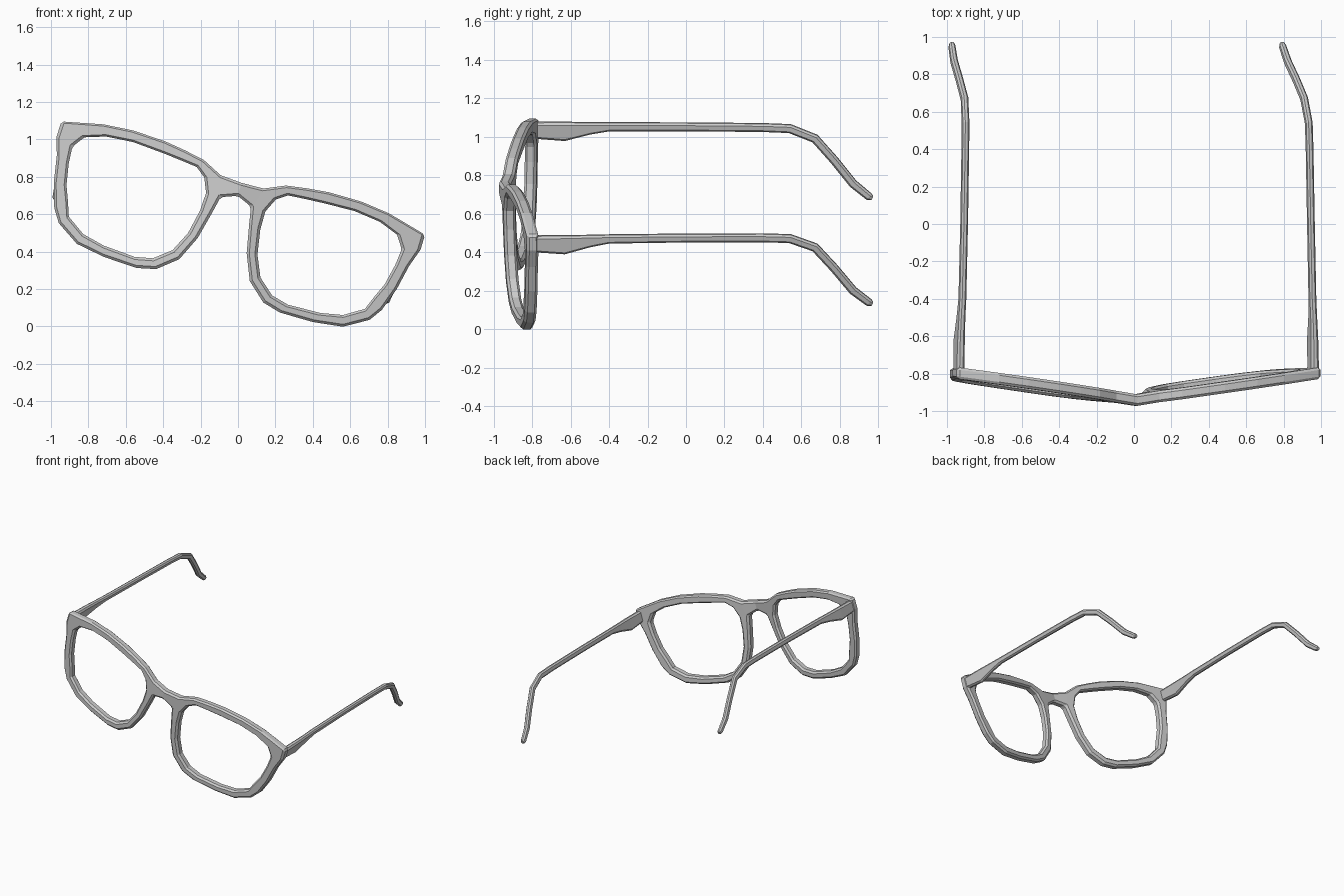
import bpy, bmesh, math
from mathutils import Vector

if "Cube" in bpy.data.objects:
    bpy.data.objects.remove(bpy.data.objects["Cube"])

TILT = math.radians(17.3)      # the glasses lean to one side
ORIGIN = (0.027, 0, 0.79)


def finish(name, bm, bevel):
    """Mirror a half part, tilt it and chamfer its edges."""
    bmesh.ops.recalc_face_normals(bm, faces=bm.faces)
    me = bpy.data.meshes.new(name)
    bm.to_mesh(me)
    bm.free()
    ob = bpy.data.objects.new(name, me)
    bpy.context.collection.objects.link(ob)
    ob.location = ORIGIN
    ob.rotation_euler = (0, TILT, 0)
    mir = ob.modifiers.new("mirror", 'MIRROR')
    mir.use_clip = True
    mir.merge_threshold = 0.001
    if bevel:
        bev = ob.modifiers.new("chamfer", 'BEVEL')
        bev.width = bevel
        bev.segments = 1
        bev.limit_method = 'ANGLE'
        bev.angle_limit = math.radians(40)
    return ob


def front_y(x, z):
    """Wrapped front surface of the frame."""
    return -0.973 + 0.143 * abs(x) ** 0.95 - 0.01 * z


# Rim stations around one lens: outer x, z, inner x, z
rim = [
    (.12, -.018, .20, -.055), (.23, .033, .256, -.014), (.34, .052, .35, -.005),
    (.46, .067, .45, .003), (.64, .071, .62, .012), (.80, .055, .767, -.003),
    (1.018, .003, .875, -.041), (1.019, -.08, .922, -.108), (.987, -.18, .914, -.20),
    (.960, -.32, .891, -.314), (.917, -.45, .859, -.391), (.870, -.520, .829, -.471),
    (.745, -.597, .728, -.537), (.584, -.621, .607, -.563), (.40, -.625, .43, -.572),
    (.30, -.600, .334, -.55), (.197, -.512, .246, -.477), (.137, -.375, .194, -.364),
    (.103, -.22, .169, -.232), (.085, -.13, .166, -.132)]
THICK = 0.062

bm = bmesh.new()


def pair(x, z):
    y = front_y(x, z)
    return [bm.verts.new((x, y, z)), bm.verts.new((x, y + THICK, z))]


# Each station is a section: front outer, front inner, back inner, back outer
sections = []
for ox, oz, ix, iz in rim:
    fo, bo = pair(ox, oz)
    fi, bi = pair(ix, iz)
    sections.append((fo, fi, bi, bo))
n = len(sections)
for i in range(n):
    a, b = sections[i], sections[(i + 1) % n]
    for k in range(4):
        if i == n - 1 and k == 3:
            continue           # left open for the bridge
        bm.faces.new((a[k], b[k], b[(k + 1) % 4], a[(k + 1) % 4]))

# Bridge running from the rim opening to the centre line
top, low = sections[0], sections[-1]
tf, tb = pair(0, -.024)
lf, lb = pair(0, -.096)
for quad in ((top[0], low[0], lf, tf), (top[3], low[3], lb, tb),
             (top[0], top[3], tb, tf), (low[0], low[3], lb, lf)):
    bm.faces.new(quad)
finish("front_frame", bm, 0.013)

# Temple arm stations: x, y, z, width, height
arm = [
    (.992, -.775, -.053, .044, .088), (.990, -.63, -.058, .040, .100),
    (.985, -.50, -.040, .036, .064), (.980, -.40, -.030, .036, .046),
    (.971, 0, -.0275, .036, .044), (.964, .40, -.029, .036, .044),
    (.961, .54, -.034, .036, .045), (.951, .67, -.085, .036, .045),
    (.943, .77, -.200, .036, .044), (.934, .868, -.325, .036, .044),
    (.926, .950, -.392, .034, .040), (.925, .968, -.400, .022, .024)]

bm = bmesh.new()
pts = [Vector(s[:3]) for s in arm]
rings = []
for i, (x, y, z, w, h) in enumerate(arm):
    t = pts[min(i + 1, len(pts) - 1)] - pts[max(i - 1, 0)]
    t.x = 0
    if y < -0.3:
        t = Vector((0, 1, 0))  # keep the hinge end square
    t.normalize()
    up = Vector((0, -t.z, t.y))
    c = 0.28 * w               # chamfered rectangular section
    hw, hh = w / 2, h / 2
    prof = [(hw, hh - c), (hw - c, hh), (c - hw, hh), (-hw, hh - c),
            (-hw, c - hh), (c - hw, -hh), (hw - c, -hh), (hw, c - hh)]
    rings.append([bm.verts.new(pts[i] + Vector((a, 0, 0)) + up * b) for a, b in prof])
for a, b in zip(rings, rings[1:]):
    for k in range(8):
        bm.faces.new((a[k], b[k], b[(k + 1) % 8], a[(k + 1) % 8]))
bm.faces.new(rings[0])
bm.faces.new(rings[-1])
finish("temple_arms", bm, 0)
